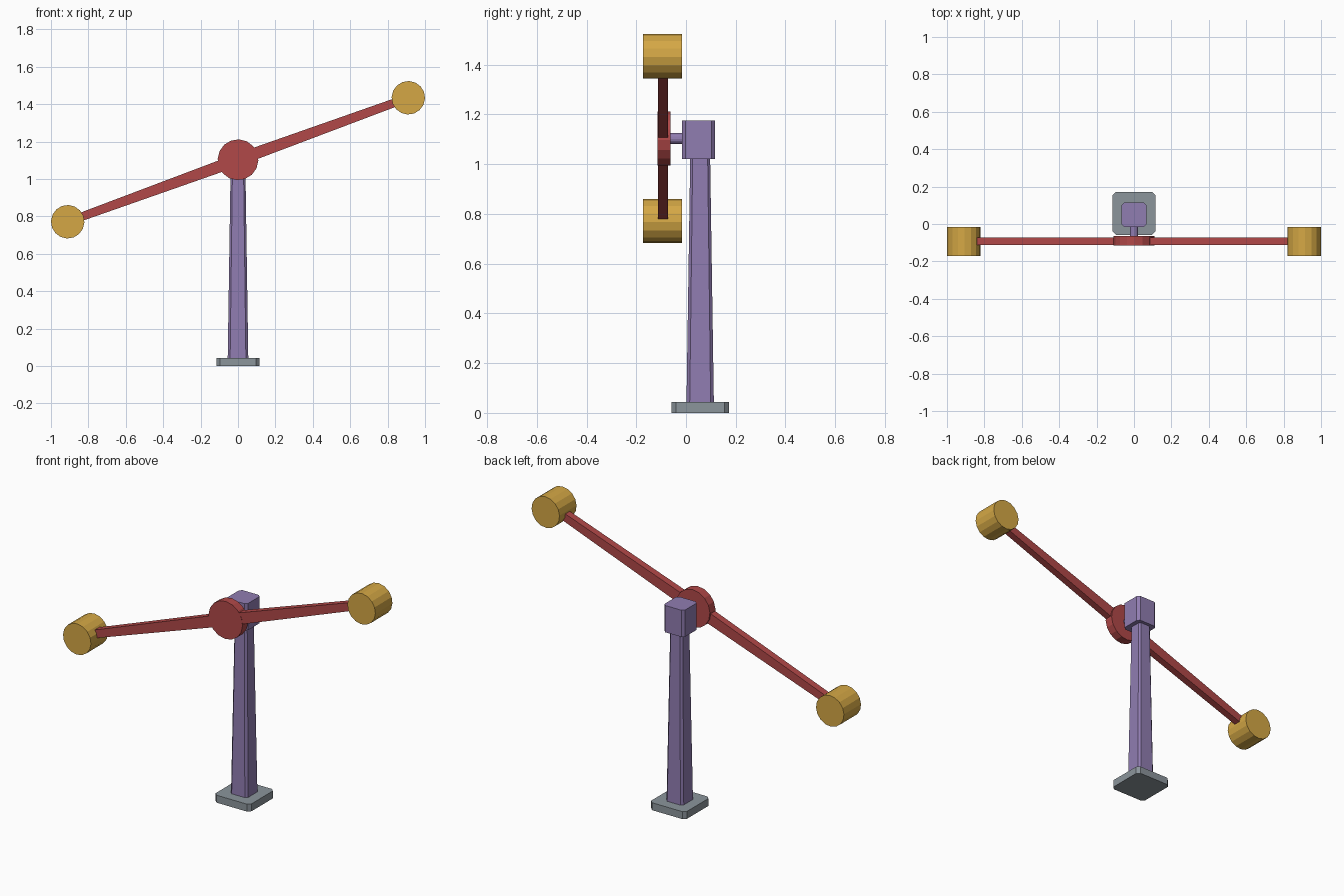
import bpy, bmesh
from math import cos, sin, pi, radians
from mathutils import Matrix, Vector

if "Cube" in bpy.data.objects:
    bpy.data.objects.remove(bpy.data.objects["Cube"])


def material(name, rgb):
    m = bpy.data.materials.new(name)
    m.use_nodes = True
    m.diffuse_color = (*rgb, 1)
    m.node_tree.nodes["Principled BSDF"].inputs["Base Color"].default_value = (*rgb, 1)
    return m


GREY = material("grey_base", (0.26, 0.30, 0.33))
PURPLE = material("purple_post", (0.28, 0.205, 0.44))
RED = material("red_beam", (0.44, 0.065, 0.065))
GOLD = material("gold_weight", (0.66, 0.39, 0.06))


def loft(name, rings, mat):
    """Join two matching rings of points into a closed flat-sided solid."""
    bm = bmesh.new()
    low, high = [[bm.verts.new(p) for p in ring] for ring in rings]
    n = len(low)
    bm.faces.new(low)
    bm.faces.new(high)
    for i in range(n):
        j = (i + 1) % n
        bm.faces.new((low[i], low[j], high[j], high[i]))
    bmesh.ops.recalc_face_normals(bm, faces=bm.faces)
    mesh = bpy.data.meshes.new(name)
    bm.to_mesh(mesh)
    bm.free()
    mesh.materials.append(mat)
    obj = bpy.data.objects.new(name, mesh)
    bpy.context.collection.objects.link(obj)
    return obj


def square(half, cut, y, z):
    """Square outline with clipped corners."""
    a = half - cut
    pts = [(half, -a), (half, a), (a, half), (-a, half),
           (-half, a), (-half, -a), (-a, -half), (a, -half)]
    return [(px, py + y, z) for px, py in pts]


def disc(name, x, z, radius, y0, y1, mat, sides=16):
    """Cylinder along y, turned with the beam."""
    angles = [TILT + 2 * pi * i / sides for i in range(sides)]
    return loft(name, [[(x + radius * cos(a), y, z + radius * sin(a)) for a in angles]
                       for y in (y0, y1)], mat)


TILT = radians(20)
PIVOT_Z = 1.103
POST_Y = 0.057

# Stand
loft("base_plate", [square(0.115, 0.018, POST_Y, z) for z in (0, 0.043)], GREY)
loft("post", [square(0.055, 0.013, POST_Y, 0.043),
              square(0.040, 0.010, POST_Y, 1.03)], PURPLE)
loft("post_head", [square(0.066, 0.014, 0.05, z) for z in (1.02, 1.175)], PURPLE)
disc("axle", 0, PIVOT_Z, 0.022, -0.07, 0.0, PURPLE)

# Swinging beam
disc("hub", 0, PIVOT_Z, 0.109, -0.114, -0.063, RED)
turn = Matrix.Translation((0, 0, PIVOT_Z)) @ Matrix.Rotation(-TILT, 4, "Y")
for side, label in ((1, "left"), (-1, "right")):
    ends = []
    for reach, half in ((0.09, 0.032), (0.93, 0.022)):
        ends.append([turn @ Vector((side * reach, y, z)) for y, z in
                     ((-0.113, -half), (-0.072, -half), (-0.072, half), (-0.113, half))])
    loft(label + "_arm", ends, RED)
    reach = side * 0.969
    disc(label + "_weight", reach * cos(TILT), PIVOT_Z + reach * sin(TILT),
         0.0895, -0.172, -0.016, GOLD)
